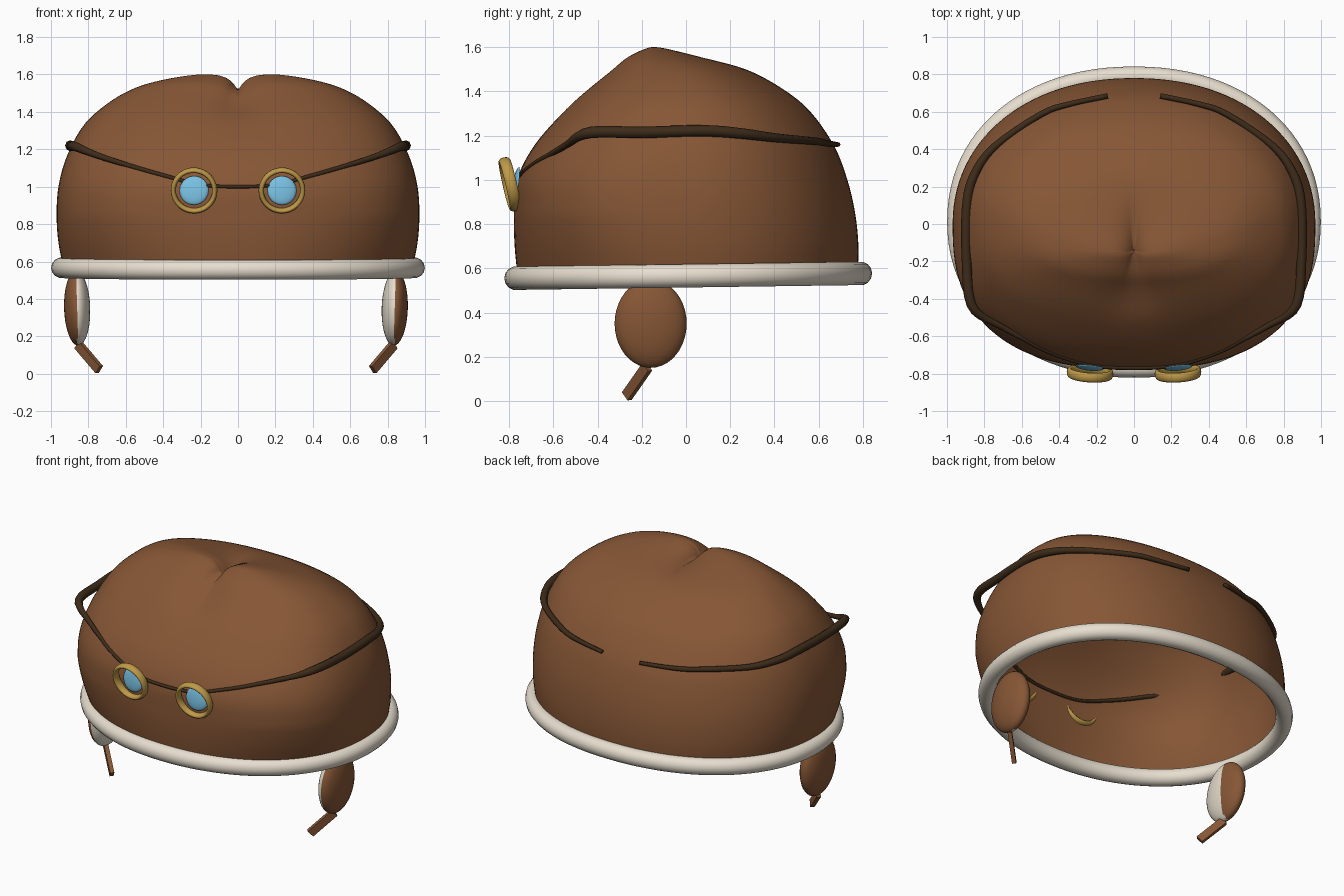
import bpy, bmesh, math
from mathutils import Vector, Matrix

if "Cube" in bpy.data.objects:
    bpy.data.objects.remove(bpy.data.objects["Cube"])


def material(name, rgb):
    m = bpy.data.materials.new(name)
    m.diffuse_color = (*rgb, 1)
    m.use_nodes = True
    m.node_tree.nodes["Principled BSDF"].inputs["Base Color"].default_value = m.diffuse_color
    return m


BROWN = material("leather brown", (0.24, 0.094, 0.036))
DARK = material("dark strap brown", (0.046, 0.024, 0.010))
CREAM = material("cream fleece", (0.80, 0.73, 0.62))
GOLD = material("brass", (0.52, 0.32, 0.065))
BLUE = material("lens blue", (0.19, 0.53, 0.76))


def finish(bm, name, mats, smooth=True, outward=True):
    if outward:
        bmesh.ops.recalc_face_normals(bm, faces=bm.faces)
    me = bpy.data.meshes.new(name)
    for f in bm.faces:
        f.smooth = smooth
    bm.to_mesh(me)
    bm.free()
    for m in mats:
        me.materials.append(m)
    ob = bpy.data.objects.new(name, me)
    bpy.context.collection.objects.link(ob)
    return ob


def catmull(pts, i, t):
    p = [pts[max(0, min(len(pts) - 1, i + k))] for k in (-1, 0, 1, 2)]
    return [0.5 * (2 * b + (c - a) * t + (2 * a - 5 * b + 4 * c - d) * t * t
                   + (3 * b - a - 3 * c + d) * t ** 3) for a, b, c, d in zip(*p)]


def outline(w, yf, yb, t, nf, nb):
    """Rounded oval with its own exponent at front and back."""
    c, s = math.cos(t), math.sin(t)
    n = nf if s < 0 else nb
    cy = (yf + yb) / 2
    x = w * math.copysign(abs(c) ** (2 / n), c)
    return x, cy + (yb - yf) / 2 * math.copysign(abs(s) ** (2 / n), s)


def grid(bm, rows, close_rows=False):
    n = len(rows[0])
    for a in range(len(rows) if close_rows else len(rows) - 1):
        r, q = rows[a], rows[(a + 1) % len(rows)]
        for j in range(n):
            k = (j + 1) % n
            bm.faces.new((r[j], r[k], q[k], q[j]))


# cap crown: z, half width, front y, back y
LEVELS = [(0.55, .93, -.76, .775), (0.7, .96, -.775, .78), (0.85, .97, -.778, .765),
          (1.0, .96, -.765, .73), (1.15, .92, -.69, .672), (1.3, .845, -.565, .57),
          (1.4, .755, -.465, .455), (1.5, .61, -.345, .28), (1.56, .45, -.27, .09),
          (1.6, .22, -.185, -.08), (1.605, .005, -.152, -.148)]


def front_exponent(z):
    return 2.1 + 0.42 * max(0, min(1, (z - .55) / .3))


def front_y(x, z):
    """Front surface of the crown at a given x and height."""
    for a, b in zip(LEVELS, LEVELS[1:]):
        if a[0] <= z <= b[0]:
            k = (z - a[0]) / (b[0] - a[0])
            w, yf, yb = [p + (q - p) * k for p, q in zip(a[1:], b[1:])]
            n = front_exponent(z)
            return (yf + yb) / 2 - (yb - yf) / 2 * (1 - (abs(x) / w) ** n) ** (1 / n)


def pinch(x, y, z):
    """Gathered seam at the top and a soft dent in front of it."""
    if z < 1.2:
        return z
    back = max(0, y + .15)
    span = 0.25 if y > -0.15 else 0.18
    z -= 0.09 * math.exp(-abs(x) / (.045 + .3 * back)) * math.exp(-((y + .15) / span) ** 2)
    return z - 0.035 * math.exp(-(x / .15) ** 2 - ((y + .38) / .13) ** 2)


bm = bmesh.new()
rows, SEG = [], 112
for i in range(len(LEVELS) - 1):
    for k in range(5 if i < len(LEVELS) - 2 else 6):
        z, w, yf, yb = catmull(LEVELS, i, k / 5)
        row = []
        for j in range(SEG):
            x, y = outline(w, yf, yb, 2 * math.pi * j / SEG, front_exponent(z), 2.15)
            row.append(bm.verts.new((x, y, pinch(x, y, z))))
        rows.append(row)
grid(bm, rows)
bm.faces.new(rows[-1])
finish(bm, "cap_crown", [BROWN])

# fleece rim
bm = bmesh.new()
rows = []
for i in range(96):
    t = 2 * math.pi * i / 96
    x, y = outline(.947, -.77, .79, t, 2.1, 2.15)
    out = Vector((x, y * 1.2, 0)).normalized()
    row = []
    for j in range(14):
        a = 2 * math.pi * j / 14
        p = Vector((x, y, .566 + .014 * y)) + out * .052 * math.cos(a)
        p.z += .054 * math.sin(a)
        row.append(bm.verts.new(p))
    rows.append(row)
grid(bm, rows, True)
finish(bm, "fleece_rim", [CREAM])

# goggle strap: x, y, z, thickness (right half, mirrored into one strand)
HALF = [(0, -.775, 1.0, .009), (.2, -.775, 1.01, .009), (.38, -.755, 1.055, .011),
        (.58, -.65, 1.112, .013), (.76, -.53, 1.17, .018), (.87, -.43, 1.215, .026),
        (.895, -.2, 1.215, .026), (.895, .08, 1.222, .026), (.86, .25, 1.21, .024),
        (.75, .41, 1.19, .02), (.5, .585, 1.175, .017), (.35, .64, 1.165, .015),
        (.14, .685, 1.16, .011)]
path = [(-x, y, z, r) for x, y, z, r in HALF[:0:-1]] + HALF
fine = [catmull(path, i, k / 4) for i in range(len(path) - 1) for k in range(4)]
fine.append(path[-1])
for p in fine:
    # the front stretch lies right on the leather
    if p[1] < 0 and abs(p[0]) < .78:
        k = min(1, (.78 - abs(p[0])) / .2)
        p[1] += k * (front_y(p[0], p[2]) - .002 - p[1])
bm = bmesh.new()
rows = []
for i, (x, y, z, r) in enumerate(fine):
    a, b = fine[max(i - 1, 0)], fine[min(i + 1, len(fine) - 1)]
    d = (Vector(b[:3]) - Vector(a[:3])).normalized()
    side = d.cross(Vector((0, 0, 1))).normalized()
    up = side.cross(d)
    rows.append([bm.verts.new(Vector((x, y, z))
                              + side * max(r, .014) * math.cos(q) + up * r * math.sin(q))
                 for q in (2 * math.pi * j / 8 for j in range(8))])
grid(bm, rows)
bm.faces.new(rows[0])
bm.faces.new(rows[-1])
finish(bm, "goggle_strap", [DARK])


def ellipsoid(bm, size, u=32, v=20):
    bmesh.ops.create_uvsphere(bm, u_segments=u, v_segments=v, radius=1)
    bmesh.ops.scale(bm, vec=size, verts=bm.verts)


for s, side, shift in ((-1, "left", 0), (1, "right", -.022)):
    # goggle ring, leaning forward at the top
    lean = (Matrix.Translation((s * .235, -.797, .98)) @ Matrix.Rotation(s * .06, 4, 'Z')
            @ Matrix.Rotation(math.radians(13), 4, 'X'))
    bm = bmesh.new()
    rows = []
    for i in range(40):
        t = 2 * math.pi * i / 40
        row = []
        for j in range(12):
            a = 2 * math.pi * j / 12
            r = .111 + .014 * math.cos(a)
            row.append(bm.verts.new(lean @ Vector((r * math.cos(t), .026 * math.sin(a),
                                                   r * math.sin(t)))))
        rows.append(row)
    grid(bm, rows, True)
    finish(bm, side + "_goggle_ring", [GOLD])

    # lens: a shallow front-facing bulge resting on the leather
    bm = bmesh.new()
    ellipsoid(bm, (.078, .018, .078), 20, 12)
    bmesh.ops.delete(bm, geom=[v for v in bm.verts if v.co.y > .001], context='VERTS')
    y0 = front_y(.235, .98)
    bm.transform(Matrix.Translation((s * .235, y0 - .006, .98))
                 @ Matrix.Rotation(s * .09, 4, 'Z') @ Matrix.Rotation(-.13, 4, 'X'))
    finish(bm, side + "_lens", [BLUE], outward=False)

    # ear flap with fleece on the inner front side
    bm = bmesh.new()
    ellipsoid(bm, (.07, .163, .20))
    for f in bm.faces:
        c = f.calc_center_median()
        if s * c.x < .004 and c.y < .02:
            f.material_index = 1
    bm.transform(Matrix.Translation((s * .86 + shift, -.16, .35)) @ Matrix.Rotation(s * .03, 4, 'Y'))
    finish(bm, side + "_ear_flap", [BROWN, CREAM])

    # chin strap stub
    top = Vector((s * .855 + shift, -.175, .155))
    end = Vector((s * .742 + shift, -.268, .022))
    d = (end - top).normalized()
    thin = Vector((s * .62, -.71, -.11))
    thin = (thin - d * thin.dot(d)).normalized()
    wide = d.cross(thin)
    bm = bmesh.new()
    bmesh.ops.create_cube(bm, size=1)
    mid, length = (top + end) / 2, (end - top).length
    for v in bm.verts:
        c = v.co.copy()
        v.co = mid + wide * c.x * .05 + thin * c.y * .026 + d * c.z * length
    finish(bm, side + "_chin_strap", [BROWN], False)
